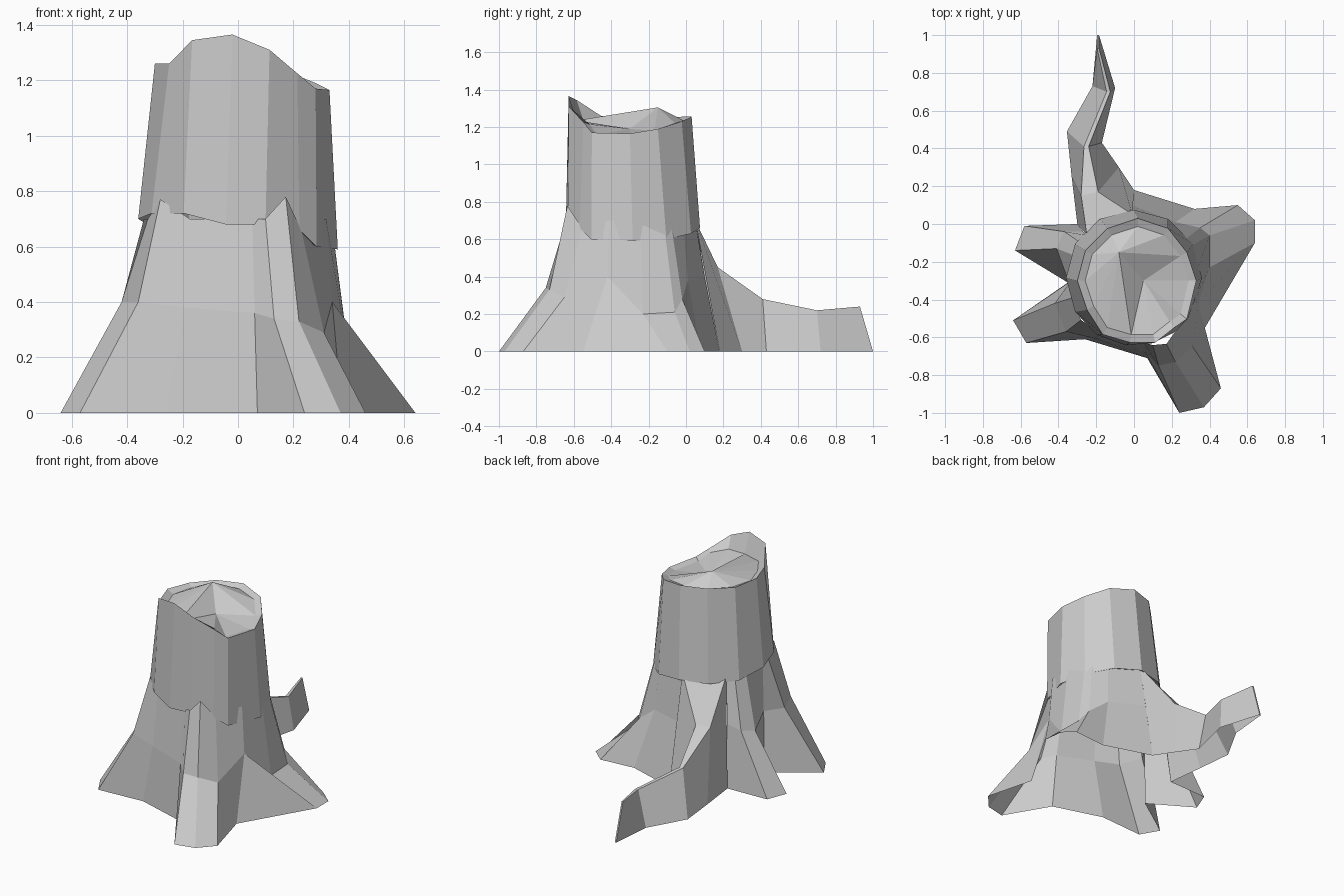
import bpy, math


def make(name, verts, faces):
    me = bpy.data.meshes.new(name)
    me.from_pydata(verts, [], faces)
    me.validate()
    me.update()
    ob = bpy.data.objects.new(name, me)
    bpy.context.collection.objects.link(ob)
    return ob


def strip(rows, closed=False):
    """Quads between neighbouring rows of equal length."""
    verts = [p for r in rows for p in r]
    n, m = len(rows), len(rows[0])
    faces = []
    for i in range(n if closed else n - 1):
        j = (i + 1) % n
        for k in range(m - 1):
            faces.append((i*m + k, i*m + k + 1, j*m + k + 1, j*m + k))
    return verts, faces


# Flared base: clockwise columns of foot (x, y) and mid point (x, y, z)
columns = [
    (0, .18, -.01, .10, .40),
    (.32, .08, .22, .01, .38),
    (.55, .10, .35, -.02, .28),
    (.64, .02, .40, -.06, .21),
    (.64, -.10, .40, -.23, .20),
    (.375, -.55, .34, -.42, .40),
    (.46, -.87, .31, -.65, .29),
    (.37, -.97, .22, -.73, .33),
    (.24, -1.0, .13, -.75, .34),
    (.07, -.71, .06, -.68, .36),
    (-.26, -.61, -.19, -.61, .38),
    (-.57, -.63, -.36, -.57, .40),
    (-.64, -.51, -.42, -.42, .40),
    (-.35, -.31, -.345, -.31, .40),
    (-.63, -.14, -.41, -.13, .36),
    (-.58, -.01, -.37, -.04, .38),
    (-.30, 0, -.27, -.04, .40),
]
collar_over = {7: (.385, .78), 8: (.365, .70), 6: (.35, .66), 11: (.355, .77)}
rows = []
for i, (fx, fy, mx, my, mz) in enumerate(columns):
    r, z = collar_over.get(i, (.34, .70))
    a = math.atan2(my + .29, mx)
    rows.append([(fx, fy, 0), (mx, my, mz),
                 (r*math.cos(a), -.29 + r*math.sin(a), z)])
make("root_flare", *strip(rows))

# Long back root: sections of left foot, left top, right top, right foot
sections = [
    [rows[-1][0], rows[-1][2], rows[0][2], rows[0][0]],
    [(-.33, .25, 0), (-.28, .15, .45), (-.19, .17, .45), (-.08, .30, 0)],
    [(-.355, .49, 0), (-.265, .41, .28), (-.24, .41, .28), (-.17, .43, 0)],
    [(-.22, .73, 0), (-.145, .70, .22), (-.125, .70, .22), (-.10, .72, 0)],
    [(-.195, 1, 0), (-.195, .93, .24), (-.185, .93, .24), (-.185, 1, 0)],
]
v, f = strip(sections)
f.append((16, 17, 18, 19))
make("back_root", v, f)

# Bark sleeve: angle, rim radius, rim height, lower edge height
rim = [
    (0, .31, 1.165, .59), (30, .30, 1.19, .60), (60, .32, 1.23, .63),
    (90, .33, 1.255, .66), (120, .32, 1.255, .66), (150, .32, 1.25, .67),
    (180, .32, 1.26, .70), (210, .31, 1.26, .72), (237, .34, 1.345, .72),
    (263, .33, 1.365, .68), (286, .34, 1.31, .68), (308, .315, 1.225, .66),
    (322, .33, 1.17, .60),
]
bark = []
for deg, r, zt, zb in rim:
    c, s = math.cos(math.radians(deg)), math.sin(math.radians(deg))
    inner = (.02 + .87*r*c, -.30 + .87*r*s, min(zt - .01, 1.235))
    bark.append([(.32*c, -.285 + .32*s, zb + .02),
                 (.36*c, -.285 + .36*s, zb),
                 (.02 + r*c, -.30 + r*s, zt), inner])
make("bark_sleeve", *strip(bark, True))

# Split wood on top: high left part, low right part and the broken step
n = len(bark)
verts = [b[3] for b in bark] + [(-.08, -.15, 1.305), (.05, -.30, 1.19)]
high, low = n, n + 1
back, front = 1, 9
faces = [(i, (i + 1) % n, high if back <= i < front else low) for i in range(n)]
faces += [(back, high, low), (front, low, high)]
make("split_wood", verts, faces)
